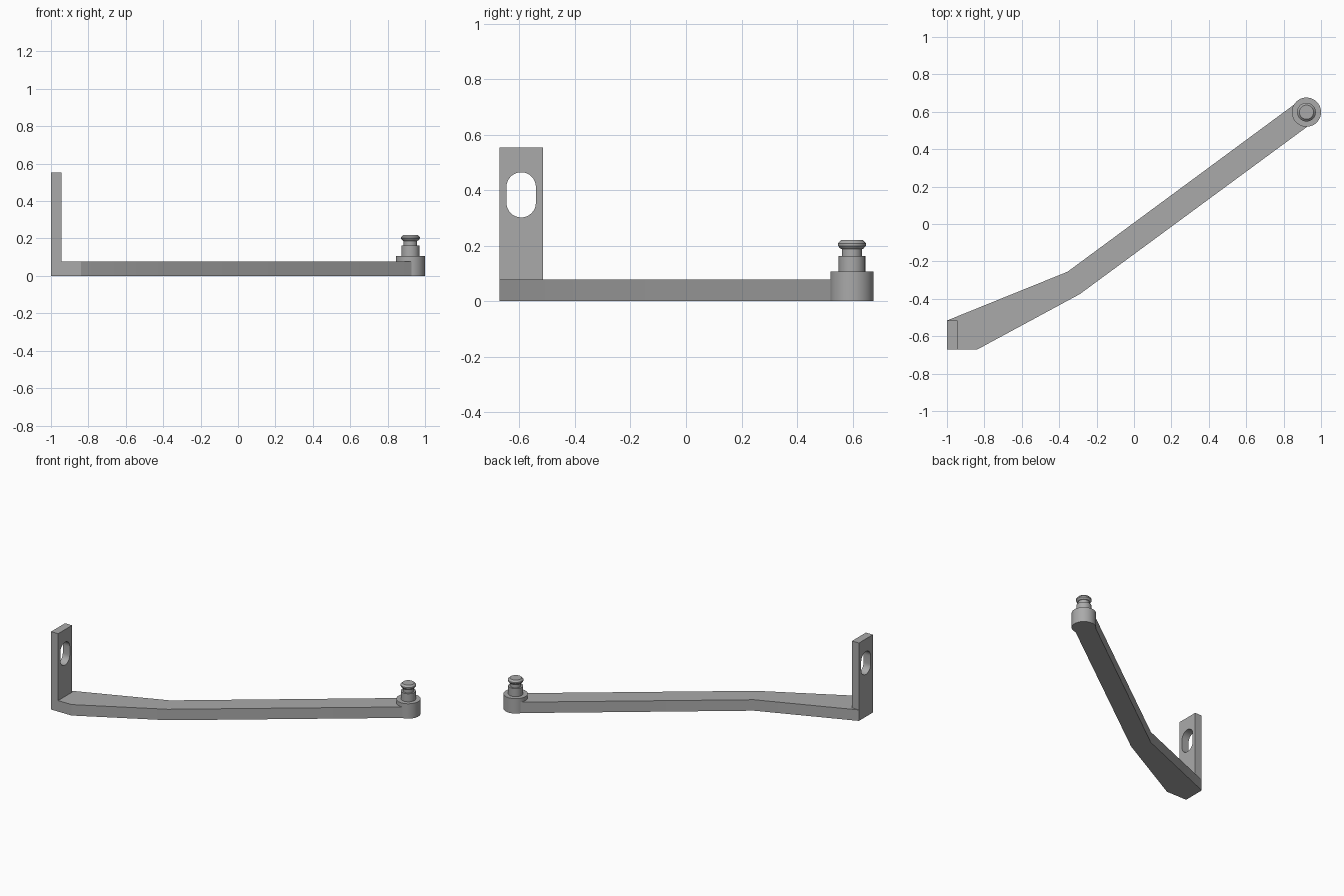
import bpy
import bmesh
from math import sin, cos, pi, radians
from mathutils import Matrix

cube = bpy.data.objects.get("Cube")
if cube:
    bpy.data.objects.remove(cube, do_unlink=True)

GREY = (0.4, 0.4, 0.4, 1)
steel = bpy.data.materials.new("plain grey metal")
steel.use_nodes = True
steel.diffuse_color = GREY
steel.node_tree.nodes["Principled BSDF"].inputs["Base Color"].default_value = GREY


def finish(bm, name):
    """Turn a bmesh into a named, shaded object."""
    bmesh.ops.recalc_face_normals(bm, faces=bm.faces)
    mesh = bpy.data.meshes.new(name)
    bm.to_mesh(mesh)
    bm.free()
    mesh.materials.append(steel)
    obj = bpy.data.objects.new(name, mesh)
    bpy.context.collection.objects.link(obj)
    bpy.ops.object.select_all(action="DESELECT")
    obj.select_set(True)
    bpy.context.view_layer.objects.active = obj
    bpy.ops.object.shade_smooth_by_angle(angle=radians(25))
    return obj


def prism(name, loops, depth, matrix=Matrix()):
    """Extrude an outline, with optional hole loops, along local z."""
    bm = bmesh.new()
    for loop in loops:
        verts = [bm.verts.new((u, v, 0)) for u, v in loop]
        for a, b in zip(verts, verts[1:] + verts[:1]):
            bm.edges.new((a, b))
    bmesh.ops.triangle_fill(bm, edges=bm.edges[:], use_beauty=True)
    # merge the fill triangles wherever no hole prevents it
    if len(loops) == 1:
        bmesh.ops.dissolve_faces(bm, faces=bm.faces[:])
    top = bmesh.ops.extrude_face_region(bm, geom=bm.faces[:])["geom"]
    bmesh.ops.translate(bm, vec=(0, 0, depth),
                        verts=[g for g in top if isinstance(g, bmesh.types.BMVert)])
    bm.transform(matrix)
    return finish(bm, name)


def lathe(name, profile, centre, steps=48):
    """Spin a (radius, height) profile around a vertical axis."""
    bm = bmesh.new()
    verts = [bm.verts.new((r, 0, z)) for r, z in profile]
    edges = [bm.edges.new(pair) for pair in zip(verts, verts[1:])]
    bmesh.ops.spin(bm, geom=verts + edges, cent=(0, 0, 0), axis=(0, 0, 1),
                   angle=2 * pi, steps=steps)
    bmesh.ops.remove_doubles(bm, verts=bm.verts, dist=0.0001)
    bm.transform(Matrix.Translation(centre))
    return finish(bm, name)


# Bent flat arm, ending inside the round boss
ARM_H = 0.078
FRONT, BACK = -0.672, -0.516
prism("bent_arm", [[(-1, FRONT), (-0.84, FRONT), (-0.29, -0.375), (0.93, 0.523),
                    (0.865, 0.645), (-0.355, -0.255), (-1, BACK)]], ARM_H)

# Upright plate with a rounded slot; local x, y, z become world y, z, x
slot_r, slot_y = 0.053, -0.594
slot = [(slot_y + slot_r * cos(a), mid + slot_r * sin(a))
        for mid, start in ((0.411, 0), (0.354, pi))
        for a in [start + pi * i / 16 for i in range(17)]]
to_world = Matrix(((0, 0, 1, -1), (1, 0, 0, 0), (0, 1, 0, 0), (0, 0, 0, 1)))
prism("slotted_plate", [[(FRONT, ARM_H), (BACK, ARM_H), (BACK, 0.554), (FRONT, 0.554)],
                        slot], 0.055, to_world)

# Round boss and the grooved pin on top of it
PIN = (0.922, 0.598, 0)
lathe("round_boss", [(0, 0), (0.078, 0), (0.078, 0.106), (0, 0.106)], PIN)
lathe("grooved_pin", [(0, 0.106), (0.048, 0.106), (0.048, 0.163), (0.036, 0.163),
                      (0.036, 0.187), (0.042, 0.189), (0.05, 0.199), (0.05, 0.208),
                      (0.038, 0.22), (0, 0.22)], PIN)
